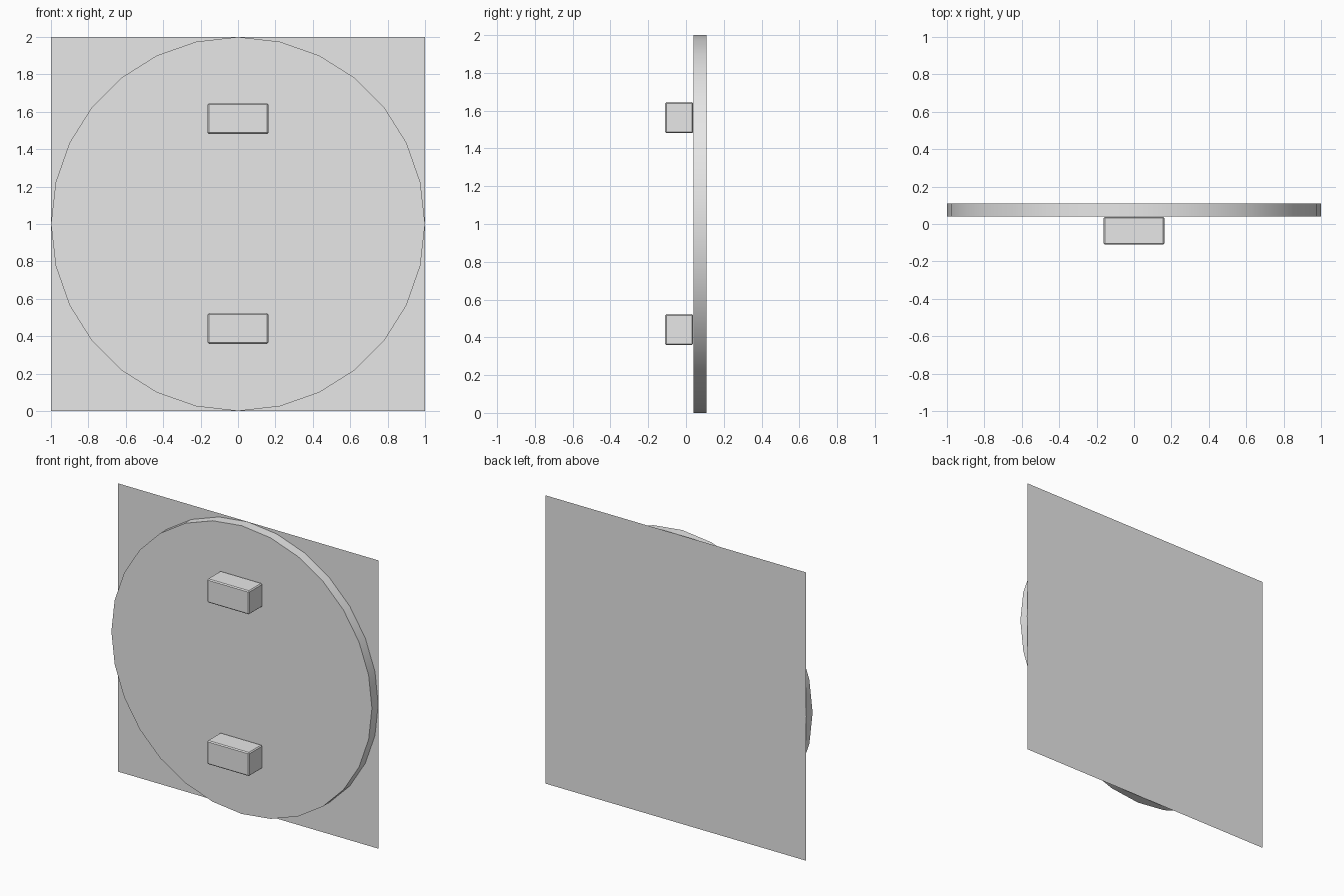
import bpy
import math

cube = bpy.data.objects.get("Cube")
if cube:
    bpy.data.objects.remove(cube, do_unlink=True)

# Single plain grey material
GREY = (0.8, 0.8, 0.8, 1.0)
grey = bpy.data.materials.new("plain_grey")
grey.use_nodes = True
grey.diffuse_color = GREY
grey.node_tree.nodes["Principled BSDF"].inputs["Base Color"].default_value = GREY

BACK, DISC_FRONT = 0.11, 0.04
FACING_FRONT = (math.pi / 2, 0, 0)


def finish(name):
    obj = bpy.context.object
    obj.name = name
    obj.data.materials.append(grey)
    bpy.ops.object.transform_apply(location=False, rotation=True, scale=True)
    return obj


# Square sheet at the back
bpy.ops.mesh.primitive_plane_add(size=2, location=(0, BACK, 1), rotation=FACING_FRONT)
finish("back_panel")

# Round disc, its back just inside the sheet's plane
depth = BACK - DISC_FRONT - 0.001
bpy.ops.mesh.primitive_cylinder_add(vertices=28, radius=1, depth=depth,
                                    location=(0, DISC_FRONT + depth / 2, 1),
                                    rotation=FACING_FRONT)
finish("round_disc")
bpy.ops.object.shade_smooth_by_angle(angle=math.radians(30))

# Two bevelled blocks on the front of the disc
for name, z in (("upper_block", 1.563), ("lower_block", 0.441)):
    bpy.ops.mesh.primitive_cube_add(size=1, location=(0, -0.036, z))
    bpy.context.object.scale = (0.324, 0.148, 0.164)
    block = finish(name)
    bevel = block.modifiers.new("edge_bevel", 'BEVEL')
    bevel.width = 0.007
    bevel.segments = 1
